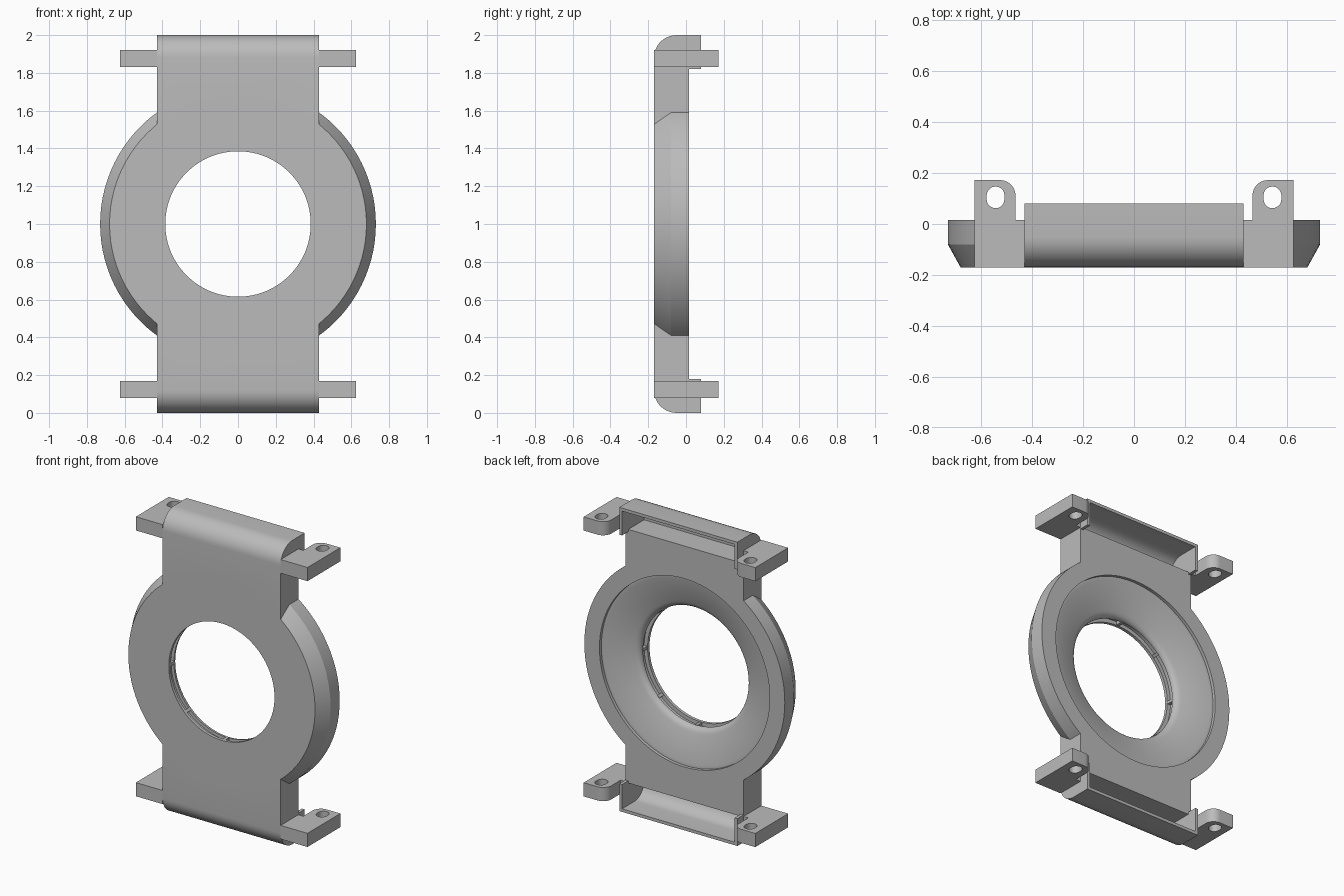
import bpy, bmesh, math
from mathutils import Matrix, Vector

cube = bpy.data.objects.get("Cube")
if cube:
    bpy.data.objects.remove(cube, do_unlink=True)

grey = bpy.data.materials.new("plain_grey")
grey.use_nodes = True
COLOUR = (0.5, 0.5, 0.5, 1)
grey.diffuse_color = COLOUR
grey.node_tree.nodes["Principled BSDF"].inputs["Base Color"].default_value = COLOUR

FRONT, BACK, END, HALF = -0.17, 0.015, 0.08, 0.43


def finish(name, bm):
    bmesh.ops.remove_doubles(bm, verts=bm.verts, dist=1e-5)
    bmesh.ops.recalc_face_normals(bm, faces=bm.faces)
    mesh = bpy.data.meshes.new(name)
    bm.to_mesh(mesh)
    bm.free()
    mesh.materials.append(grey)
    obj = bpy.data.objects.new(name, mesh)
    bpy.context.collection.objects.link(obj)
    return obj


def prism(name, points, offset):
    """Solid made by sweeping a closed outline along an offset."""
    bm = bmesh.new()
    face = bm.faces.new([bm.verts.new(p) for p in points])
    res = bmesh.ops.extrude_face_region(bm, geom=[face])
    verts = [g for g in res["geom"] if isinstance(g, bmesh.types.BMVert)]
    bmesh.ops.translate(bm, verts=verts, vec=offset)
    return finish(name, bm)


def lathe(name, profile, steps=96):
    """Solid of revolution about the ring's axis; profile is (radius, y)."""
    bm = bmesh.new()
    verts = [bm.verts.new((r, y, 1)) for r, y in profile]
    edges = [bm.edges.new(p) for p in zip(verts, verts[1:])]
    bmesh.ops.spin(bm, geom=verts + edges, cent=(0, 0, 1), axis=(0, 1, 0),
                   angle=math.tau, steps=steps, use_duplicate=False)
    return finish(name, bm)


def arc(cx, cy, rx, ry, start, end, n=10):
    angles = [math.radians(start + (end - start) * i / n) for i in range(n + 1)]
    return [(cx + rx * math.cos(a), cy + ry * math.sin(a)) for a in angles]


def combine(target, other, operation):
    mod = target.modifiers.new(operation, "BOOLEAN")
    mod.operation, mod.solver, mod.object = operation, "EXACT", other
    bpy.context.view_layer.objects.active = target
    bpy.ops.object.modifier_apply(modifier=mod.name)
    bpy.data.objects.remove(other, do_unlink=True)


def smooth(obj):
    bpy.ops.object.select_all(action="DESELECT")
    obj.select_set(True)
    bpy.context.view_layer.objects.active = obj
    bpy.ops.object.shade_smooth_by_angle(angle=math.radians(25))


# Strap with rounded front corners and deeper ends
upper = [(BACK, 1.82), (END, 1.82), (END, 2)] + arc(-0.05, 1.88, 0.12, 0.12, 90, 180)
side = upper + [(y, 2 - z) for y, z in reversed(upper)]
body = prism("strap_and_ring", [(-HALF, y, z) for y, z in side], (2 * HALF, 0, 0))

# Round housing with a chamfered front, then its dished opening
ring = lathe("ring", [(0, FRONT), (0.68, FRONT), (0.73, -0.08), (0.73, BACK), (0, BACK)])
combine(body, ring, "UNION")
throat = [(0, -0.3), (0.385, -0.3), (0.385, -0.15), (0.41, -0.15), (0.41, -0.11), (0.39, -0.11)]
dish = arc(0.45, -0.105, 0.06, 0.04, 180, 110, 6) + [(0.6, -0.005), (0.62, -0.005), (0.62, 0.2), (0, 0.2)]
combine(body, lathe("opening", throat + dish), "DIFFERENCE")

# Hollow pockets in the back of both ends
IN = HALF - 0.02
hollow = [(0.2, 1.835), (0.2, 1.98)] + arc(-0.05, 1.88, 0.1, 0.1, 90, 180) + [(-0.15, 1.835)]
lip = [(BACK, 1.8), (0.2, 1.8), (0.2, 1.9), (BACK, 1.9)]
for flip in (False, True):
    for outline in (hollow, lip):
        pts = [(-IN, y, 2 - z if flip else z) for y, z in outline]
        combine(body, prism("pocket", pts, (2 * IN, 0, 0)), "DIFFERENCE")
smooth(body)

# Small ribs around the throat
for i in range(8):
    bm = bmesh.new()
    bmesh.ops.create_cube(bm, size=1)
    turn = Matrix.Rotation(i * math.tau / 8, 4, "Y")
    place = Matrix.Translation((0, 0, 1)) @ turn @ Matrix.Translation((0.403, -0.13, 0))
    bmesh.ops.transform(bm, verts=bm.verts, matrix=place @ Matrix.Diagonal((0.03, 0.05, 0.02, 1)))
    finish(f"throat_rib_{i + 1}", bm)

# Four mounting ears with slotted holes
outline = [(HALF, FRONT), (0.625, FRONT), (0.625, 0.172)]
outline += arc(0.525, 0.112, 0.06, 0.06, 90, 180) + [(0.465, BACK), (HALF, BACK)]
slot = arc(0.543, 0.112, 0.035, 0.035, 0, 180) + arc(0.543, 0.097, 0.035, 0.035, 180, 360)
for level, z in (("lower", 0.08), ("upper", 1.83)):
    for sx, name in ((1, "left"), (-1, "right")):
        ear = prism(f"{level}_{name}_ear", [(sx * x, y, z) for x, y in outline], (0, 0, 0.09))
        hole = prism("slot", [(sx * x, y, z - 0.1) for x, y in slot], (0, 0, 0.3))
        combine(ear, hole, "DIFFERENCE")
        smooth(ear)
